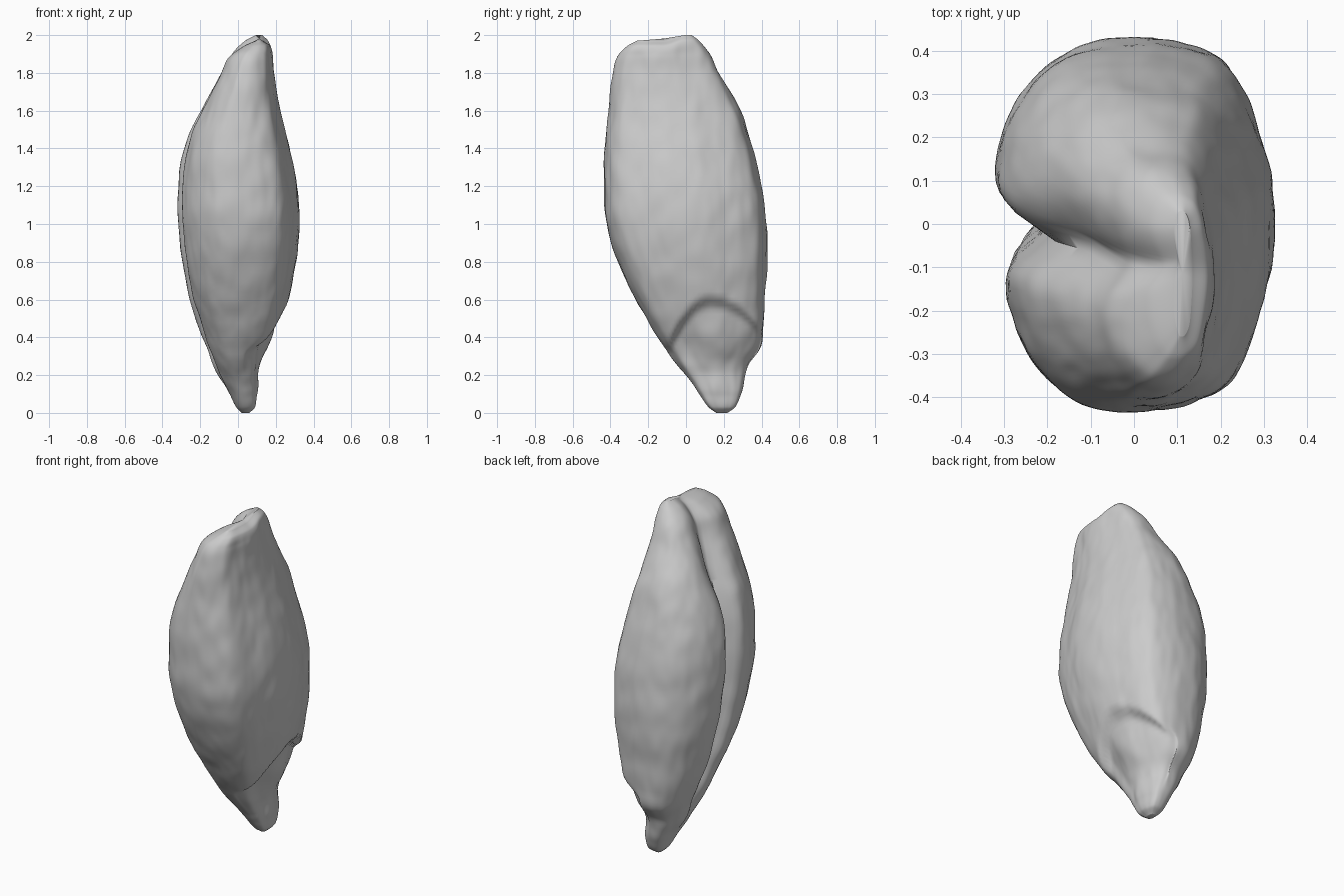
import bpy, bmesh, math
from mathutils import Vector, noise

cube = bpy.data.objects.get("Cube")
if cube:
    bpy.data.objects.remove(cube, do_unlink=True)

SIDES, RINGS = 140, 120

# Outline stations: height, front y, back y, crease-side x, germ-side x
STATIONS = [
    (0, .16, .22, .02, .06), (.03, .12, .26, -.01, .09), (.1, .07, .29, -.045, .10),
    (.2, 0, .315, -.105, .12), (.26, -.05, .335, -.135, .145), (.35, -.115, .395, -.172, .18),
    (.45, -.18, .41, -.212, .225), (.6, -.265, .415, -.262, .268), (.8, -.36, .43, -.303, .305),
    (1, -.42, .425, -.327, .325), (1.2, -.435, .4, -.327, .313), (1.4, -.43, .352, -.295, .275),
    (1.6, -.41, .288, -.222, .225), (1.8, -.39, .175, -.125, .19), (1.9, -.36, .125, -.065, .182),
    (1.97, -.31, .07, .015, .17), (2, -.26, .03, .085, .135)]


def smooth(a, b, v):
    t = max(0, min(1, (v - a) / (b - a)))
    return t * t * (3 - 2 * t)


def bell(v, middle, width):
    return math.exp(-((v - middle) / width) ** 2)


def outline(z):
    """Smoothly interpolate the stations at height z."""
    n = len(STATIONS)
    i = max(k for k in range(n - 1) if STATIONS[k][0] <= z or k == 0)
    a, b = STATIONS[i], STATIONS[i + 1]
    p, q = STATIONS[max(i - 1, 0)], STATIONS[min(i + 2, n - 1)]
    h = b[0] - a[0]
    t = (z - a[0]) / h
    result = []
    for c in range(1, 5):
        m0 = (b[c] - p[c]) / (b[0] - p[0]) * h
        m1 = (q[c] - a[c]) / (q[0] - a[0]) * h
        d = b[c] - a[c]
        result.append(a[c] + t * (m0 + t * (3 * d - 2 * m0 - m1 + t * (m0 + m1 - 2 * d))))
    return result


def grain_point(z, angle):
    y0, y1, x0, x1 = outline(z)
    cx, cy, hx, hy = (x0 + x1) / 2, (y0 + y1) / 2, (x1 - x0) / 2, (y1 - y0) / 2
    c, s = math.cos(angle), math.sin(angle)
    power = .82
    x = cx + hx * math.copysign(abs(c) ** power, c)
    y = cy + hy * math.copysign(abs(s) ** power, s)
    top = smooth(1.4, 1.85, z)

    # Crease between the two lobes, its back wall sloping more near the top
    if c < 0:
        side = smooth(0, .5, -c)
        gy = cy * .9 + .02 * top
        width = (.13 + (.25 if y > gy else .1) * top) * hy
        depth = hx * (.36 + .2 * top) * smooth(.05, .5, z)
        x += side * depth * math.exp(-abs((y - gy) / width) ** 1.5)
        x += side * hx * (.07 + .1 * top) * smooth(gy + .05, gy - .05, y)

    # Flattened flank with two long ridges, and a germ hollow under an arched lip
    if c > 0:
        turn = math.atan2(s, c)
        ridge = .035 * bell(turn, 1, .2) + .035 * bell(turn, -.9, .2)
        ridge -= .035 * bell(abs(turn), .42, .22)
        x += hx * ridge * c
        y += hx * ridge * s
        lip = .6 - (2.3 if y > .13 else 5) * (y - .13) ** 2
        inside = smooth(lip + .03, lip - .05, z) * smooth(.1, .3, z)
        inside *= .5 + .5 * smooth(y0, y0 + .13, y)
        bulge = .03 * bell(y, .16, .11) * bell(z, .36, .14)
        x -= smooth(0, .4, c) * (.05 * inside - bulge)

    # Gentle ripples, and a slightly lower front shoulder
    ripple = noise.noise(Vector((x * 9, y * 9, z * 7))) * .006
    ripple += noise.noise(Vector((x * 22, y * 22, z * 9))) * .003
    fade = smooth(0, .15, z) * smooth(2, 1.9, z)
    z -= .03 * smooth(1.85, 2, z) * smooth(0, -.12, y)
    return (x + c * ripple * fade, y + s * ripple * fade, z)


# Grain body lofted from bottom tip to top ridge
bm = bmesh.new()
rings = []
for r in range(RINGS + 1):
    z = 1 - math.cos(math.pi * r / RINGS)
    rings.append([bm.verts.new(grain_point(z, math.tau * k / SIDES)) for k in range(SIDES)])
for low, high in zip(rings, rings[1:]):
    for k in range(SIDES):
        n = (k + 1) % SIDES
        bm.faces.new((low[k], low[n], high[n], high[k]))

# Rounded ends
for ring, flip in ((rings[0], True), (rings[-1], False)):
    middle = bm.verts.new(sum((v.co for v in ring), Vector()) / SIDES)
    for k in range(SIDES):
        a, b = ring[k], ring[(k + 1) % SIDES]
        bm.faces.new((b, a, middle) if flip else (a, b, middle))
bmesh.ops.recalc_face_normals(bm, faces=bm.faces)
mesh = bpy.data.meshes.new("grain_kernel")
bm.to_mesh(mesh)
bm.free()
kernel = bpy.data.objects.new("grain_kernel", mesh)
bpy.context.collection.objects.link(kernel)

# Single husk colour
husk = bpy.data.materials.new("pale_grey_husk")
husk.use_nodes = True
colour = (.6, .6, .6, 1)
husk.diffuse_color = colour
husk.node_tree.nodes["Principled BSDF"].inputs["Base Color"].default_value = colour
mesh.materials.append(husk)

bpy.ops.object.select_all(action="DESELECT")
kernel.select_set(True)
bpy.context.view_layer.objects.active = kernel
bpy.ops.object.shade_smooth_by_angle(angle=math.radians(60))
